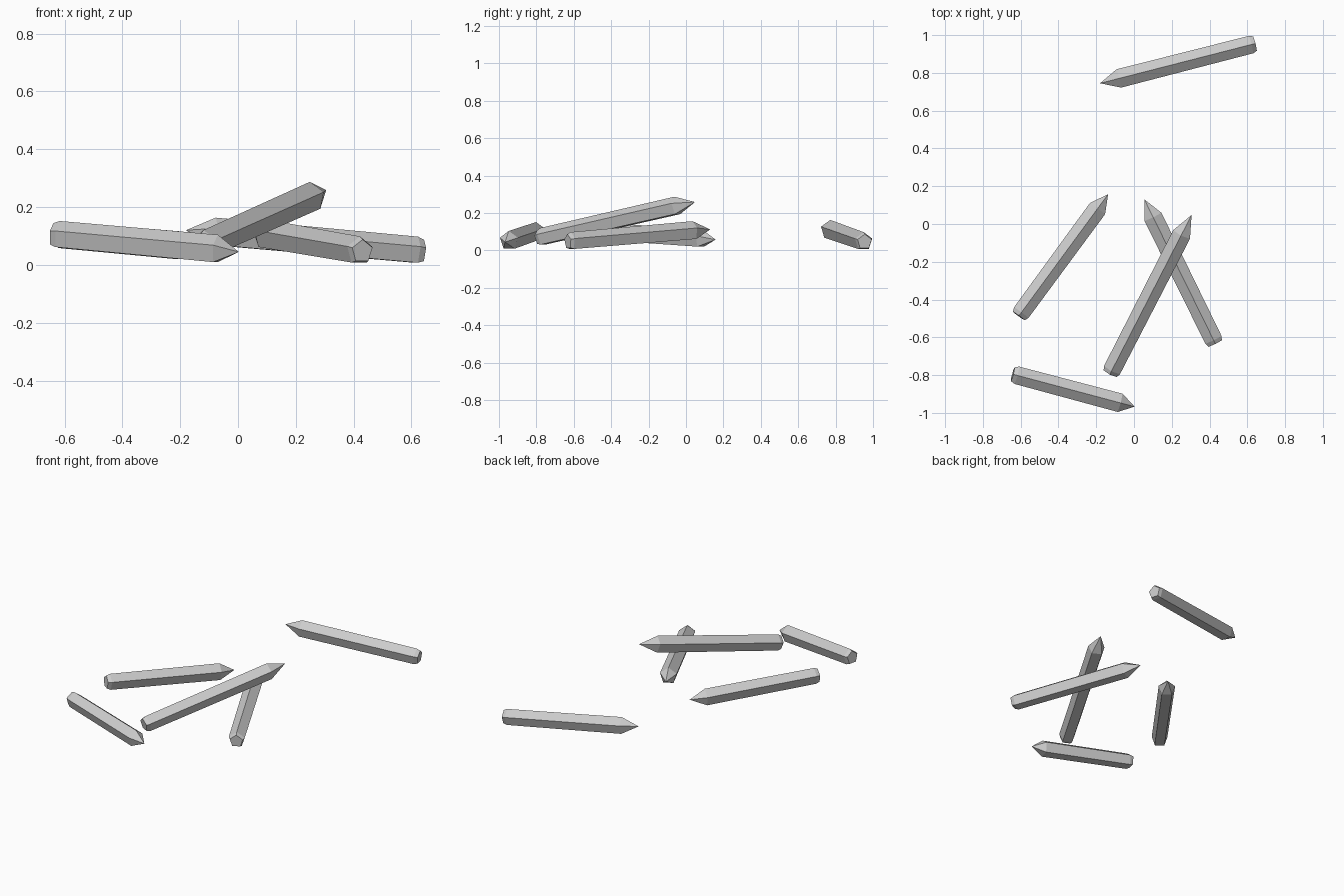
import bpy, bmesh, math
from mathutils import Vector

if "Cube" in bpy.data.objects:
    bpy.data.objects.remove(bpy.data.objects["Cube"])

SIDES = 5


def crystal(name, butt, tip):
    """Five-sided shard: bevelled butt, slightly flared shaft, pointed tip."""
    butt, tip = Vector(butt), Vector(tip)
    axis = tip - butt
    length = axis.length
    axis.normalize()
    side = axis.cross(Vector((0, 0, 1))).normalized()
    up = side.cross(axis)          # one ridge points upwards

    bm = bmesh.new()
    # (distance along the axis, radius)
    profile = [(0, 0.041), (0.022, 0.050), (length * 0.88, 0.0525)]
    rings = []
    for d, r in profile:
        ring = []
        for i in range(SIDES):
            a = 2 * math.pi * i / SIDES
            ring.append(bm.verts.new(butt + axis * d + r * (up * math.cos(a) + side * math.sin(a))))
        rings.append(ring)
    point = bm.verts.new(tip)
    bm.faces.new(rings[0])
    for lo, hi in zip(rings, rings[1:]):
        for i in range(SIDES):
            j = (i + 1) % SIDES
            bm.faces.new((lo[i], lo[j], hi[j], hi[i]))
    for i in range(SIDES):
        bm.faces.new((rings[-1][i], rings[-1][(i + 1) % SIDES], point))
    bmesh.ops.recalc_face_normals(bm, faces=bm.faces)

    mesh = bpy.data.meshes.new(name)
    bm.to_mesh(mesh)
    bm.free()
    ob = bpy.data.objects.new(name, mesh)
    bpy.context.collection.objects.link(ob)
    return ob


# Scattered shards: butt centre and tip
crystal("back_shard", (0.64, 0.955, 0.046), (-0.18, 0.745, 0.12))
crystal("left_shard", (-0.61, -0.487, 0.10), (-0.137, 0.158, 0.058))
crystal("right_shard", (0.43, -0.632, 0.047), (0.055, 0.13, 0.112))
crystal("front_shard", (-0.642, -0.795, 0.104), (0.003, -0.967, 0.045))
# Shard leaning over the right one
crystal("leaning_shard", (-0.125, -0.79, 0.067), (0.305, 0.048, 0.259))
